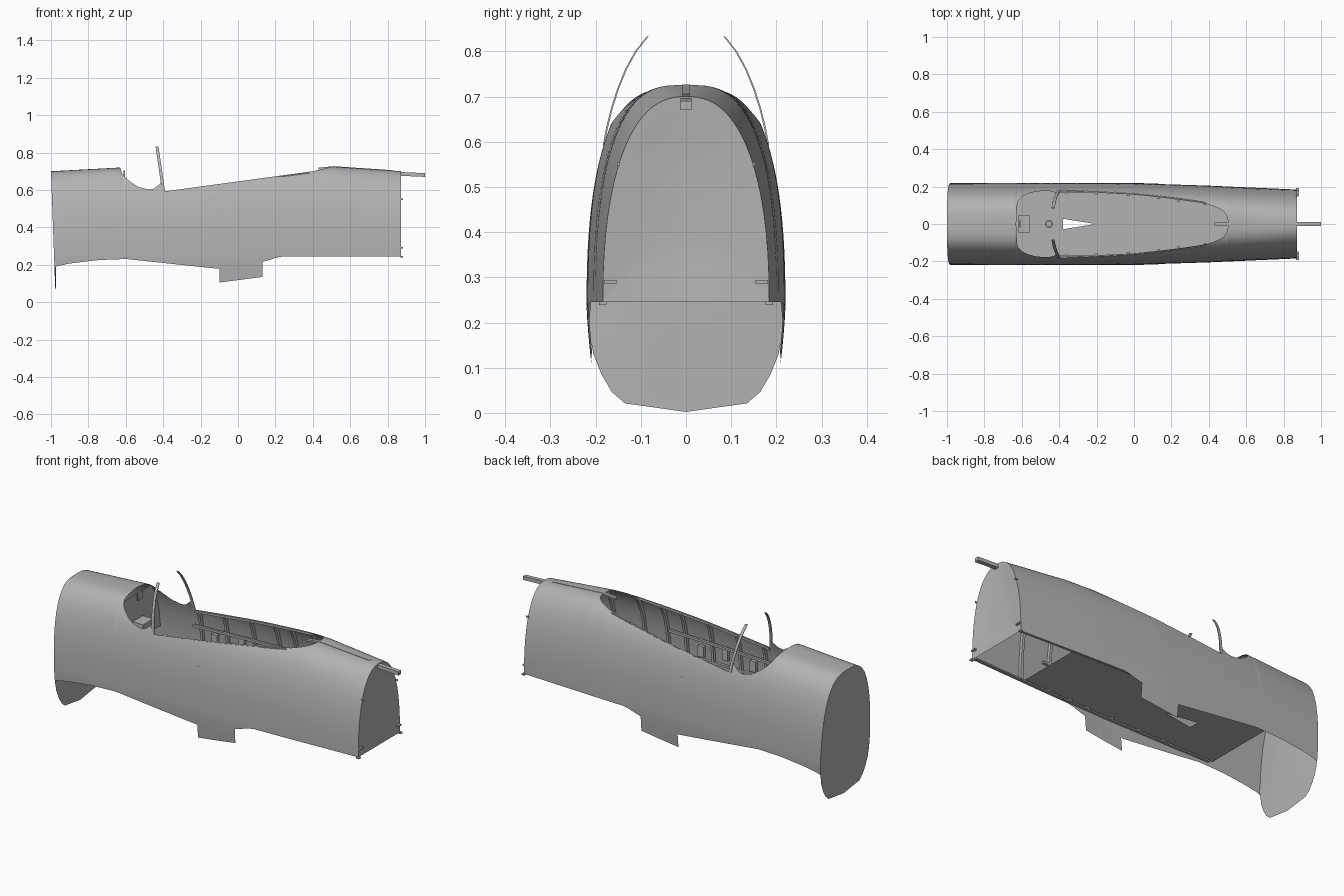
import bpy, bmesh
from mathutils import Vector

if "Cube" in bpy.data.objects:
    bpy.data.objects.remove(bpy.data.objects["Cube"])

def material(name, c):
    m = bpy.data.materials.new(name)
    m.diffuse_color = (c, c, c, 1)
    m.use_nodes = True
    m.node_tree.nodes["Principled BSDF"].inputs["Base Color"].default_value = m.diffuse_color
    return m

GREY = material("bare_grey", 0.45)

# Side-view guide lines as (x, value)
TOP = [(-1, .70), (-.63, .72), (.5, .726), (.875, .70)]
WIDTH = [(-1, .218), (-.4, .22), (0, .218), (.4, .205), (.875, .184)]
BOTTOM = [(-1, .185), (-.9, .207), (-.75, .225), (-.6, .231), (-.1, .178),
          (.13, .215), (.23, .245), (.875, .245)]
SILL = [(-.63, .72), (-.62, .69), (-.60, .665), (-.57, .64), (-.53, .615), (-.48, .603),
        (-.45, .606), (-.42, .63), (-.41, .642), (-.395, .592), (.4, .70), (.47, .716), (.505, .7265)]
BASE = .25

def lerp(table, x):
    if x <= table[0][0]:
        return table[0][1]
    for (a, va), (b, vb) in zip(table, table[1:]):
        if x <= b:
            return va + (vb - va) * (x - a) / (b - a)
    return table[-1][1]

def power(x):
    return lerp([(-1, 3.1), (-.6, 3.4), (0, 3.7), (.4, 3.2), (.875, 2.4)], x)

def rim(x):
    """Highest point of the skin at x (cockpit sill inside the opening)."""
    t = lerp(TOP, x)
    return min(t, lerp(SILL, x)) if -.63 < x < .505 else t

def half(x, z):
    """Half width of the body at x, z."""
    w = lerp(WIDTH, x)
    if z <= BASE:
        return w * (1 - .05 * ((BASE - z) / .14) ** 1.5)
    u = min(1, (z - BASE) / (lerp(TOP, x) - BASE))
    return w * (1 - u ** 2.25) ** (1 / power(x))

def heights(x, low, high, n=20):
    """Heights from high to low, spaced evenly along the curved side."""
    t, q = lerp(TOP, x), power(x)
    u0, u1 = [max(0, min(1, (z - BASE) / (t - BASE))) for z in (low, high)]
    w0, w1 = (1 - u0) ** (1 / q), (1 - u1) ** (1 / q)
    return [BASE + (t - BASE) * (1 - (w1 + (w0 - w1) * i / n) ** q) for i in range(n + 1)]

def lean(z):
    """Slight lean of the front bulkhead."""
    return .02 * (.70 - z) / .55

def finish(name, bm, mirror=False, thick=0, smooth=True):
    bmesh.ops.recalc_face_normals(bm, faces=bm.faces)
    me = bpy.data.meshes.new(name)
    bm.to_mesh(me)
    bm.free()
    ob = bpy.data.objects.new(name, me)
    bpy.context.collection.objects.link(ob)
    me.materials.append(GREY)
    if thick:
        s = ob.modifiers.new("thickness", 'SOLIDIFY')
        s.thickness, s.offset = thick, 0
    if mirror:
        m = ob.modifiers.new("mirror", 'MIRROR')
        m.use_axis = (False, True, False)
        m.merge_threshold = .0005
    if smooth:
        bpy.ops.object.select_all(action='DESELECT')
        ob.select_set(True)
        bpy.context.view_layer.objects.active = ob
        bpy.ops.object.shade_smooth_by_angle(angle=.6)
    return ob

def grid(name, rows, **kw):
    bm = bmesh.new()
    vs = [[bm.verts.new(p) for p in r] for r in rows]
    for a, b in zip(vs, vs[1:]):
        for i in range(len(a) - 1):
            bm.faces.new((a[i], a[i + 1], b[i + 1], b[i]))
    return finish(name, bm, **kw)

def sweep(name, pts, a, b, mirror=True):
    """Rectangular bar along a path; a and b are its half-size vectors."""
    a, b = Vector(a), Vector(b)
    bm = bmesh.new()
    rings = [[bm.verts.new(Vector(p) + a * i + b * j)
              for i, j in ((1, 1), (-1, 1), (-1, -1), (1, -1))] for p in pts]
    for r, s in zip(rings, rings[1:]):
        for k in range(4):
            bm.faces.new((r[k], r[(k + 1) % 4], s[(k + 1) % 4], s[k]))
    bm.faces.new(rings[0])
    bm.faces.new(rings[-1])
    return finish(name, bm, mirror=mirror, smooth=False)

def box(name, x, y, z, mirror=False):
    return sweep(name, [(x[0], sum(y) / 2, sum(z) / 2), (x[1], sum(y) / 2, sum(z) / 2)],
                 (0, (y[1] - y[0]) / 2, 0), (0, 0, (z[1] - z[0]) / 2), mirror)

def span(a, b, n):
    return [a + (b - a) * i / n for i in range(n + 1)]

# Outer skin, open at the cockpit and along the belly
xs = span(-1, -.64, 12) + span(-.63, -.60, 8) + span(-.59, -.43, 14) + [-.42, -.41, -.402, -.395] \
    + span(-.36, .4, 24) + span(.42, .505, 12) + span(.53, .872, 10)
skin = []
for x in xs:
    zs = heights(x, BASE, rim(x))
    zs += span(BASE, lerp(BOTTOM, x), 4)[1:]
    skin.append([(x + (lean(z) if x == -1 else 0), half(x, z), z) for z in zs])
grid("fuselage_skin", skin, mirror=True)

# Bulkheads closing both ends, very slightly dished
def bulkhead(name, right, x, dish, slope, zc):
    outline = right + [(-y, z) for y, z in reversed(right) if y > .001]
    bm = bmesh.new()
    rings = []
    for s, d in ((1, 0), (.86, .002), (.62, .008), (.3, .011)):
        rings.append([bm.verts.new((x + dish * d + (lean(zc + (z - zc) * s) if slope else 0),
                                    y * s, zc + (z - zc) * s)) for y, z in outline])
    n = len(outline)
    for r, t in zip(rings, rings[1:]):
        for k in range(n):
            bm.faces.new((r[k], r[(k + 1) % n], t[(k + 1) % n], t[k]))
    bm.faces.new(rings[-1])
    finish(name, bm)

front = [(half(-1, z), z) for z in heights(-1, BASE, .70)]
front += [(.214, .18), (.205, .13), (.187, .085), (.164, .046), (.135, .021), (.07, .012), (0, .002)]
bulkhead("front_bulkhead", front, -1, 1, True, .43)
rear = [(half(.872, z), z) for z in heights(.872, BASE, lerp(TOP, .872))] + [(.184, .245), (0, .245)]
bulkhead("rear_bulkhead", rear, .872, -1, False, .45)

# Wing root fillet plates below the sides
grid("wing_root_plate", [[(x, half(x, z) + .002, z) for z in span(.105 + (x + .1) * .13, .235, 4)]
                         for x in span(-.1, .13, 4)], mirror=True)

# Cockpit floor with a triangular gap
floor = []
for x in [-.68, -.6, -.5, -.3801, -.38, -.3, -.205, 0, .15, .3, .42, .53]:
    gap = .028 * (-.205 - x) / .175 if -.38 <= x <= -.205 else 0
    floor.append([(x, gap, .262), (x, half(x, .262) - .002, .262)])
grid("cockpit_floor", floor, mirror=True, smooth=False)

# Side formers inside the cockpit and behind it
for i, x in enumerate((-.36, -.2, -.03, .13, .24, .38, .56)):
    zs = heights(x, BASE, rim(x) - .012, 12)
    grid(f"former_{i + 1}", [[(x, half(x, z) - .002, z) for z in zs],
                             [(x, max(0, half(x, z) - .020), z) for z in zs]],
         mirror=True, thick=.014, smooth=False)

# Lengthwise rails along the inner walls
def rail(name, x0, x1, zf, inset, w, h):
    sweep(name, [(x, half(x, zf(x)) - inset, zf(x)) for x in span(x0, x1, 14)], (0, w, 0), (0, 0, h))

rail("sill_rail", -.39, .38, lambda x: rim(x) - .010, .006, .004, .006)
rail("upper_rail", -.40, .22, lambda x: .52 + .04 * x, .026, .007, .006)
rail("side_rail", -.40, .42, lambda x: .40, .012, .007, .006)
rail("lower_rail", -.65, .86, lambda x: .251, .010, .007, .004)

# Slim side equipment boxes
for i, (x, z) in enumerate(((-.28, .45), (-.11, .47), (.04, .45))):
    y = half(x, z)
    box(f"side_box_{i + 1}", (x - .018, x + .018), (y - .022, y - .004), (z - .03, z + .03), True)

# Instrument panel and sight
grid("instrument_panel", [[(-.625, 0, z), (-.625, half(-.625, z) - .003, z)]
                          for z in heights(-.625, .43, .69, 12)], mirror=True, smooth=False)
box("instrument_box", (-.62, -.555), (-.045, .045), (.50, .55))
box("sight", (-.612, -.604), (-.018, .018), (.66, .705))

# Control stick
bm = bmesh.new()
for r, z0, z1 in ((.01, .262, .47), (.022, .262, .285), (.016, .46, .50)):
    g = bmesh.ops.create_cone(bm, cap_ends=True, segments=16, radius1=r, radius2=r, depth=z1 - z0)
    bmesh.ops.translate(bm, verts=g["verts"], vec=(-.455, 0, (z0 + z1) / 2))
finish("control_stick", bm)

# Windshield arch, open at the top
arch = [(.182, .592), (.175, .63), (.164, .675), (.150, .718), (.133, .76), (.111, .80), (.085, .833)]
sweep("windshield_arch", [(-.398 - (z - .592) * .145, y, z) for y, z in arch], (.008, 0, 0), (0, .002, 0))

# Canopy rail on the spine and the rear bar
sweep("spine_rail", [(.43, 0, .714), (.51, 0, .722), (.82, 0, .701)], (0, .009, 0), (0, 0, .005), False)
sweep("rear_bar", [(.86, 0, .686), (1, 0, .680)], (0, .012, 0), (0, 0, .010), False)

# Attachment lugs on the rear bulkhead
for i, (y, z, w) in enumerate(((.150, .55, .003), (.168, .290, .014), (.184, .243, .008))):
    box(f"rear_lug_{i + 1}", (.865, .882), (y - w, y + w), (z - .004, z + .004), True)
